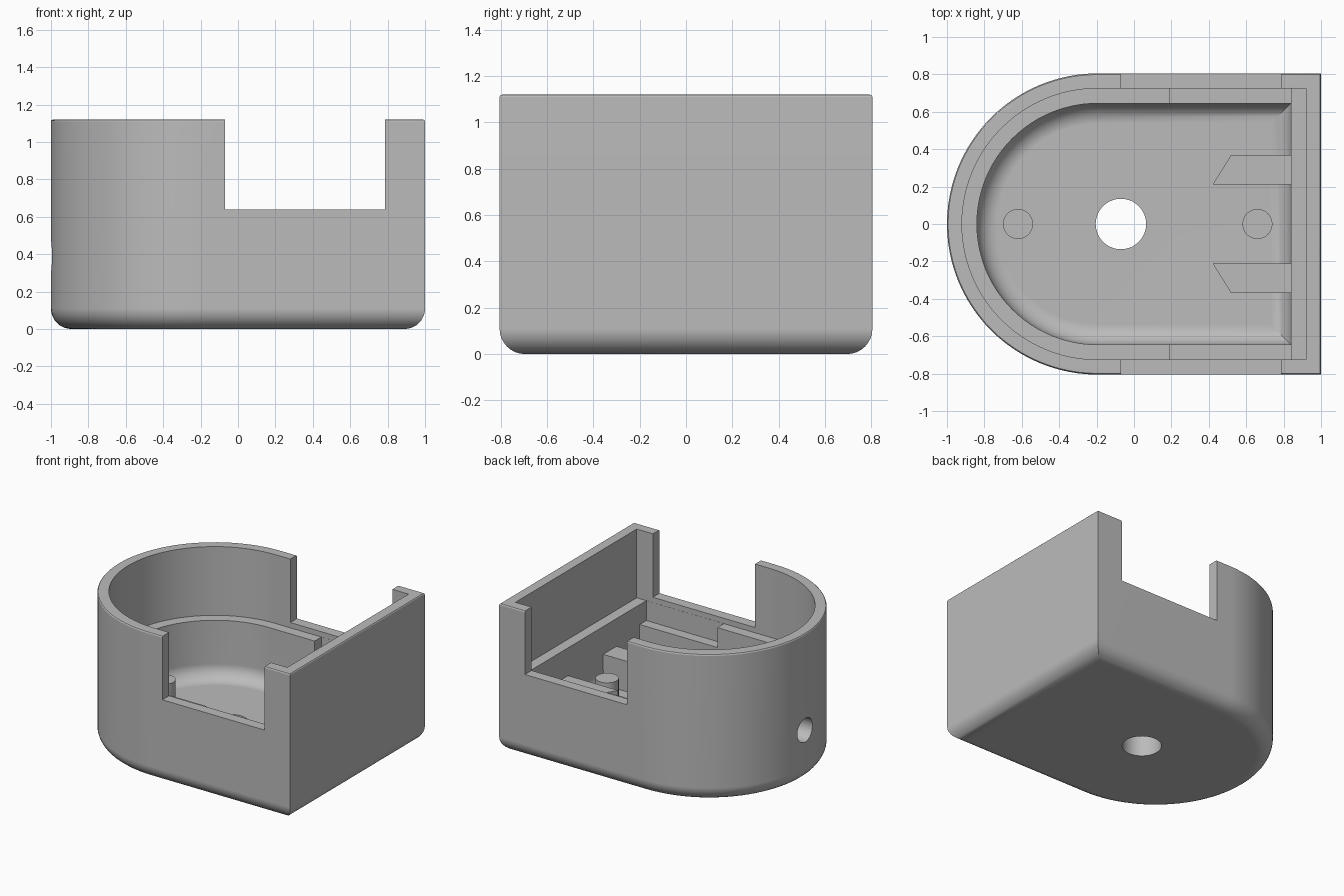
import bpy, bmesh
from math import sin, cos, pi
from mathutils import Matrix, Vector

cube = bpy.data.objects.get("Cube")
if cube:
    bpy.data.objects.remove(cube, do_unlink=True)

HALF_W, HEIGHT, FLOOR = 0.805, 1.12, 0.16
LEDGE_IN, WALL = 0.08, 0.16
FILLET, LIP = 0.11, 0.012
LEDGE_Z, LOW_LEDGE_Z, SILL_Z = 0.6, 0.45, 0.64
ARC_STEPS = 48

grey = bpy.data.materials.new("plain grey")
grey.use_nodes = True
COLOUR = (0.5, 0.5, 0.5, 1)
grey.diffuse_color = COLOUR
grey.node_tree.nodes["Principled BSDF"].inputs["Base Color"].default_value = COLOUR


def make_object(name, bm):
    bmesh.ops.recalc_face_normals(bm, faces=bm.faces)
    mesh = bpy.data.meshes.new(name)
    bm.to_mesh(mesh)
    bm.free()
    mesh.materials.append(grey)
    obj = bpy.data.objects.new(name, mesh)
    bpy.context.collection.objects.link(obj)
    return obj


def activate(obj):
    bpy.ops.object.select_all(action='DESELECT')
    obj.select_set(True)
    bpy.context.view_layer.objects.active = obj


def d_ring(inset, z):
    """D-shaped outline: half circle at -x, square corners at +x."""
    r = HALF_W - inset
    pts = [(1 - inset, -r, z), (1 - inset, r, z)]
    for i in range(ARC_STEPS + 1):
        a = pi / 2 + pi * i / ARC_STEPS
        pts.append((HALF_W - 1 + r * cos(a), r * sin(a), z))
    return pts


def rounding(inset, z, r, start, end, steps):
    """Quarter round in the wall section, as (inset, z) pairs."""
    angles = [start + (end - start) * i / steps for i in range(steps + 1)]
    return [(inset + r * cos(a), z + r * sin(a)) for a in angles]


def loft(section):
    bm = bmesh.new()
    rings = [[bm.verts.new(p) for p in d_ring(*s)] for s in section]
    for a, b in zip(rings, rings[1:]):
        for i in range(len(a)):
            j = (i + 1) % len(a)
            bm.faces.new((a[i], a[j], b[j], b[i]))
    bm.faces.new(rings[0])
    bm.faces.new(rings[-1])
    return bm


def box(name, low, high):
    bm = bmesh.new()
    low, high = Vector(low), Vector(high)
    bmesh.ops.create_cube(bm, size=1, matrix=Matrix.Translation((low + high) / 2)
                          @ Matrix.Diagonal((high - low).to_4d()))
    return make_object(name, bm)


def cylinder(name, centre, radius, depth, axis='Z'):
    bm = bmesh.new()
    turn = Matrix.Rotation(pi / 2, 4, 'Y') if axis == 'X' else Matrix()
    bmesh.ops.create_cone(bm, cap_ends=True, segments=40, radius1=radius, radius2=radius,
                          depth=depth, matrix=Matrix.Translation(centre) @ turn)
    return make_object(name, bm)


def prism(name, outline, low, high):
    bm = bmesh.new()
    face = bm.faces.new([bm.verts.new((x, y, low)) for x, y in outline])
    out = bmesh.ops.extrude_face_region(bm, geom=[face])
    top = [g for g in out["geom"] if isinstance(g, bmesh.types.BMVert)]
    bmesh.ops.translate(bm, verts=top, vec=(0, 0, high - low))
    return make_object(name, bm)


def smooth(obj):
    activate(obj)
    bpy.ops.object.shade_smooth_by_angle(angle=pi / 6)


# Shell: rounded base, outer wall, softened rim, ledge, inner wall, rounded floor
section = rounding(FILLET, FILLET, FILLET, 1.5 * pi, pi, 8)
section += rounding(LIP, HEIGHT - LIP, LIP, pi, pi / 2, 3)
section += [(LEDGE_IN, HEIGHT), (LEDGE_IN, LEDGE_Z), (WALL, LEDGE_Z)]
section += rounding(WALL + FILLET, FLOOR + FILLET, FILLET, pi, 1.5 * pi, 8)
shell = make_object("case_shell", loft(section))

# Cutters: side notches, lowered side ledges, floor hole, cable hole
ledge_y = HALF_W - LEDGE_IN - 0.001
cutters = [
    box("notch_cutter", (-0.07, -1, SILL_Z), (0.785, 1, 1.3)),
    cylinder("floor_hole_cutter", (-0.07, 0, 0.1), 0.135, 0.4),
    cylinder("cable_hole_cutter", (-0.95, 0, 0.39), 0.09, 0.4, 'X'),
]
for side in (-1, 1):
    ys = sorted((side * 0.6, side * ledge_y))
    cutters.append(box("ledge_cutter", (0.19, ys[0], LOW_LEDGE_Z),
                       (0.839, ys[1], LEDGE_Z + 0.02)))

activate(shell)
for cutter in cutters:
    cutter.hide_render = True
    mod = shell.modifiers.new("cut", 'BOOLEAN')
    mod.operation = 'DIFFERENCE'
    mod.solver = 'EXACT'
    mod.object = cutter
    bpy.ops.object.modifier_apply(modifier=mod.name)
for cutter in cutters:
    bpy.data.objects.remove(cutter, do_unlink=True)
smooth(shell)
weighted = shell.modifiers.new("even_shading", 'WEIGHTED_NORMAL')
weighted.keep_sharp = True

# Locating pins on the floor
for name, x in (("round_end_pin", -0.62), ("flat_end_pin", 0.66)):
    smooth(cylinder(name, (x, 0, 0.245), 0.08, 0.19))

# Angled support ribs against the flat wall
for name, side in (("back_rib", 1), ("front_rib", -1)):
    outline = [(0.42, 0.21), (0.85, 0.21), (0.85, 0.37), (0.52, 0.37)]
    prism(name, [(x, side * y) for x, y in outline], FLOOR - 0.01, 0.39)
